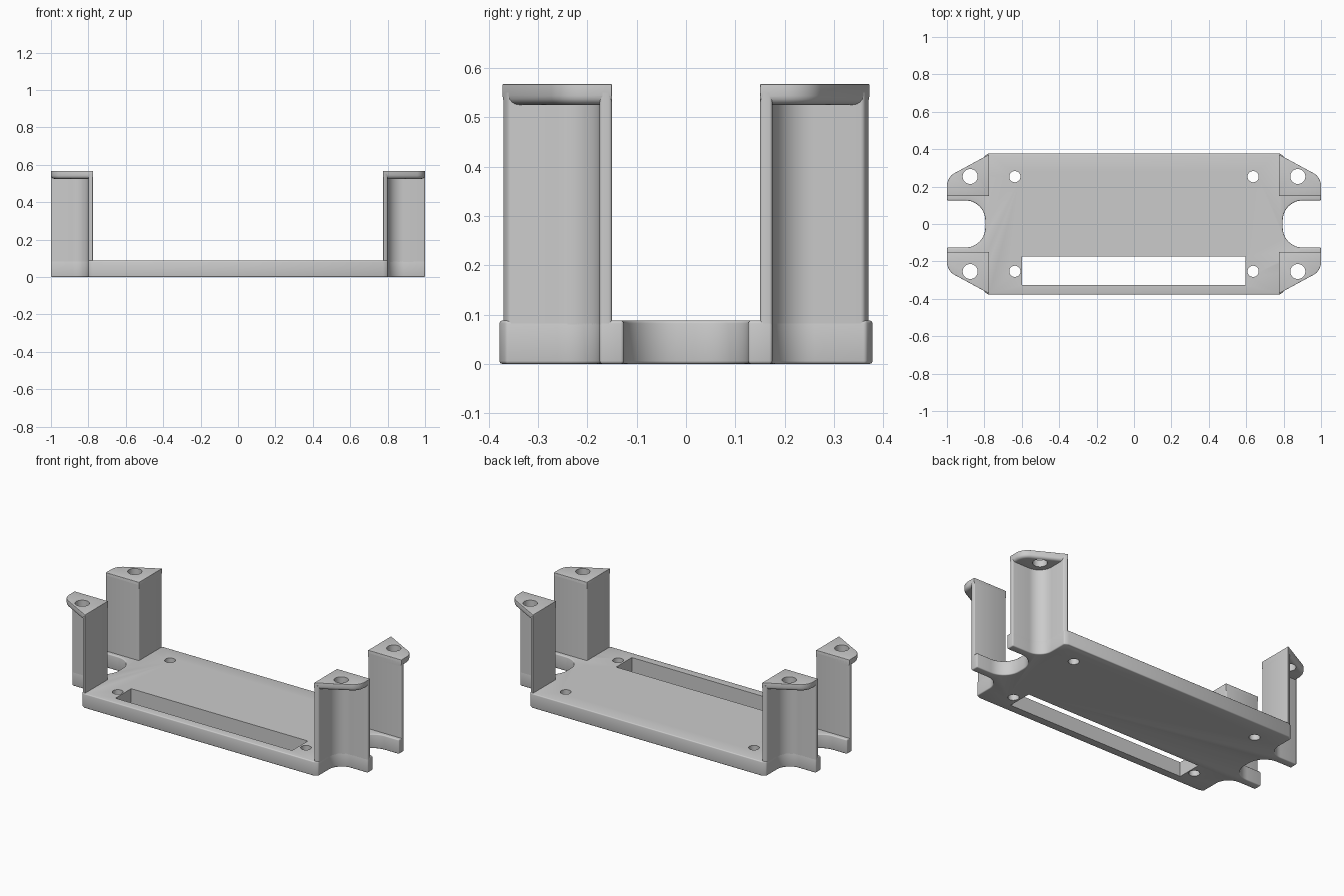
import bpy
import bmesh
import math
from mathutils import Vector

if "Cube" in bpy.data.objects:
    bpy.data.objects.remove(bpy.data.objects["Cube"])

grey = bpy.data.materials.new("light_grey")
grey.use_nodes = True
grey.diffuse_color = (0.6, 0.6, 0.6, 1)
grey.node_tree.nodes["Principled BSDF"].inputs["Base Color"].default_value = grey.diffuse_color

SOFT = 0.006                    # small rounding on all outer edges
PLATE_TOP, CAP_LOW, TOP = 0.088, 0.525, 0.567


def rounded(corners, steps=10):
    """Closed outline from (x, y) or (x, y, radius) corners."""
    points = []
    for i, corner in enumerate(corners):
        here = Vector(corner[:2])
        if len(corner) == 2:
            points.append(here)
            continue
        a = (Vector(corners[i - 1][:2]) - here).normalized()
        b = (Vector(corners[(i + 1) % len(corners)][:2]) - here).normalized()
        half = a.angle(b) / 2
        centre = here + (a + b).normalized() * corner[2] / math.sin(half)
        length = corner[2] / math.tan(half)
        start, end = here + a * length - centre, here + b * length - centre
        sweep = start.angle_signed(end)
        for k in range(steps + 1):
            t = -sweep * k / steps
            turned = Vector((start.x * math.cos(t) - start.y * math.sin(t),
                             start.x * math.sin(t) + start.y * math.cos(t)))
            points.append(centre + turned)
    return points


def soften(bm, rule, width, segments=3):
    bm.normal_update()
    edges = [e for e in bm.edges
             if e.calc_face_angle(0) > math.radians(40) and rule(e)]
    bmesh.ops.bevel(bm, geom=edges, offset=width, segments=segments,
                    profile=0.5, affect='EDGES', clamp_overlap=True)


def prism(outline, low, high, sx=1, sy=1):
    bm = bmesh.new()
    base = bm.faces.new([bm.verts.new((p.x * sx, p.y * sy, low)) for p in outline])
    top = bmesh.ops.extrude_face_region(bm, geom=[base])["geom"]
    bmesh.ops.translate(bm, vec=(0, 0, high - low),
                        verts=[v for v in top if isinstance(v, bmesh.types.BMVert)])
    bmesh.ops.recalc_face_normals(bm, faces=bm.faces)
    return bm


def add(name, bm):
    mesh = bpy.data.meshes.new(name)
    bm.to_mesh(mesh)
    bm.free()
    mesh.materials.append(grey)
    obj = bpy.data.objects.new(name, mesh)
    bpy.context.collection.objects.link(obj)
    return obj


def activate(obj):
    bpy.ops.object.select_all(action='DESELECT')
    obj.select_set(True)
    bpy.context.view_layer.objects.active = obj


def cut(obj, bm):
    cutter = add("cutter", bm)
    cutter.hide_render = True
    mod = obj.modifiers.new("cut", 'BOOLEAN')
    mod.operation, mod.solver, mod.object = 'DIFFERENCE', 'EXACT', cutter
    activate(obj)
    bpy.ops.object.modifier_apply(modifier=mod.name)
    bpy.data.objects.remove(cutter)


def drill(obj, x, y, radius):
    circle = [Vector((x + radius * math.cos(math.tau * k / 32),
                      y + radius * math.sin(math.tau * k / 32))) for k in range(32)]
    cut(obj, prism(circle, -1, 1))


# Base plate: one quarter outline mirrored to four, with rounded end notches
quarter = [(0.775, 0.378), (0.8, 0.365), (0.8, 0.175, 0.085),
           (1, 0.175), (1, 0.126), (0.795, 0.126, 0.107)]


def flip(corners, sx, sy):
    return [(c[0] * sx, c[1] * sy, *c[2:]) for c in corners]


outline = rounded(quarter + flip(quarter, 1, -1)[::-1]
                  + flip(quarter, -1, -1) + flip(quarter, -1, 1)[::-1])
bm = prism(outline, 0, PLATE_TOP)
soften(bm, lambda e: True, SOFT)
base_plate = add("base_plate", bm)

# Long window and four screw holes in the plate
window = [Vector(p) for p in ((-0.6, -0.327), (0.595, -0.327),
                              (0.595, -0.175), (-0.6, -0.175))]
cut(base_plate, prism(window, -1, 1))
for x in (-0.637, 0.637):
    for y in (-0.253, 0.253):
        drill(base_plate, x, y, 0.03)

# Corner posts: an angled wall with a drilled cap overhanging the hollow
wall_line = rounded([(0.775, 0.372), (0.8, 0.36), (0.8, 0.175, 0.085),
                     (1, 0.175), (1, 0.15), (0.775, 0.15)])
cap_line = rounded([(0.775, 0.372), (1, 0.25, 0.08), (1, 0.15), (0.775, 0.15)])

for end, sy in (("front", -1), ("back", 1)):
    for side, sx in (("left", 1), ("right", -1)):
        bm = prism(wall_line, PLATE_TOP - 0.008, CAP_LOW + 0.025, sx, sy)
        soften(bm, lambda e: abs(e.verts[0].co.z - e.verts[1].co.z) > 0.1, SOFT)
        add(f"{end}_{side}_post_wall", bm)

        def is_lip(e):
            mid = (e.verts[0].co + e.verts[1].co) / 2
            return (max(v.co.z for v in e.verts) < CAP_LOW + 0.001
                    and abs(mid.x) > 0.78 and abs(mid.y) > 0.155)

        bm = prism(cap_line, CAP_LOW, TOP, sx, sy)
        soften(bm, is_lip, 0.018, 4)
        soften(bm, lambda e: max(v.co.z for v in e.verts) > TOP - 0.001, SOFT)
        cap = add(f"{end}_{side}_post_cap", bm)
        drill(cap, 0.876 * sx, 0.254 * sy, 0.04)

# Smooth the rounded faces, keep the edges crisp
for obj in bpy.context.collection.objects:
    if obj.type == 'MESH' and obj.data.materials and obj.data.materials[0] == grey:
        activate(obj)
        bpy.ops.object.shade_smooth_by_angle(angle=math.radians(35))
